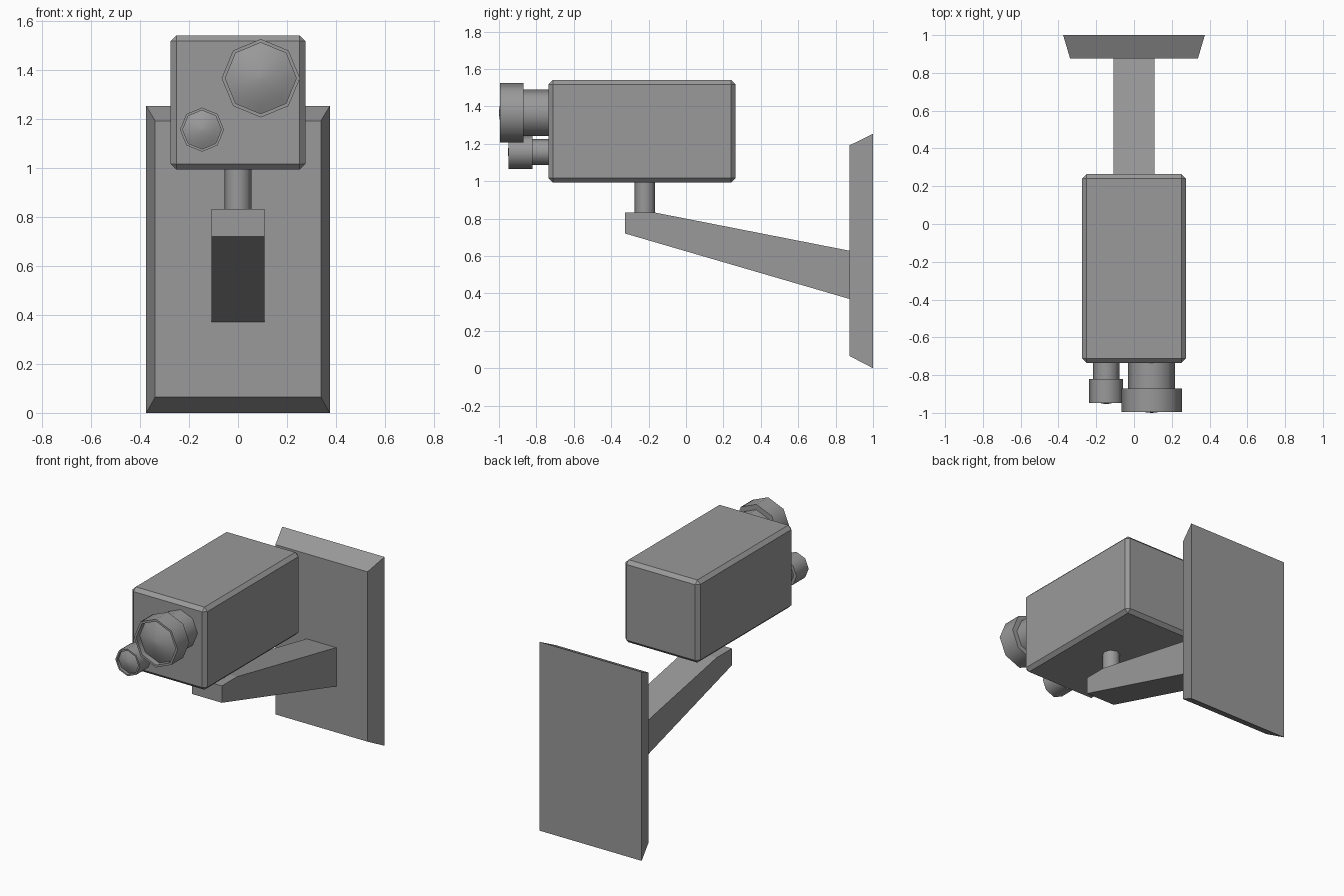
import bpy, bmesh, math

if "Cube" in bpy.data.objects:
    bpy.data.objects.remove(bpy.data.objects["Cube"])

# Dark grey paint shared by all parts
paint = bpy.data.materials.new("dark_grey")
paint.diffuse_color = (0.32, 0.32, 0.32, 1)
paint.use_nodes = True
paint.node_tree.nodes["Principled BSDF"].inputs["Base Color"].default_value = paint.diffuse_color


def finish(name, bm, smooth=False):
    bmesh.ops.recalc_face_normals(bm, faces=bm.faces)
    me = bpy.data.meshes.new(name)
    bm.to_mesh(me)
    bm.free()
    me.materials.append(paint)
    ob = bpy.data.objects.new(name, me)
    bpy.context.collection.objects.link(ob)
    if smooth:
        bpy.ops.object.select_all(action='DESELECT')
        ob.select_set(True)
        bpy.context.view_layer.objects.active = ob
        bpy.ops.object.shade_smooth_by_angle(angle=math.radians(50))
    return ob


def loft(name, rings, smooth=False):
    """Skin equal-length rings of points and cap both ends."""
    bm = bmesh.new()
    vs = [[bm.verts.new(p) for p in ring] for ring in rings]
    n = len(vs[0])
    for a, b in zip(vs, vs[1:]):
        for i in range(n):
            j = (i + 1) % n
            bm.faces.new((a[i], a[j], b[j], b[i]))
    bm.faces.new(vs[0])
    bm.faces.new(vs[-1])
    return finish(name, bm, smooth)


def rect(y, hx, z0, z1):
    return [(-hx, y, z0), (hx, y, z0), (hx, y, z1), (-hx, y, z1)]


def circle(r, n=8):
    return [(r * math.cos(k * math.tau / n), r * math.sin(k * math.tau / n)) for k in range(n)]


def lathe_y(name, cx, cz, profile):
    """Eight-sided turned part along y from (radius, y) pairs."""
    return loft(name, [[(cx + a, y, cz + b) for a, b in circle(r)] for r, y in profile], True)


# Wall plate with tapered edges
loft("wall_plate", [rect(1.0, 0.375, 0, 1.253), rect(0.875, 0.338, 0.065, 1.192)])

# Tapering bracket arm
side = [(-0.325, 0.832), (-0.165, 0.832), (0.875, 0.628), (0.875, 0.37), (-0.325, 0.72)]
loft("bracket_arm", [[(x, y, z) for y, z in side] for x in (-0.109, 0.109)])

# Post between arm and housing
loft("mount_post", [[(a, -0.22 + b, z) for a, b in circle(0.055)] for z in (0.83, 1.0)], True)

# Chamfered camera housing
body = loft("camera_housing", [rect(-0.735, 0.275, 0.993, 1.541), rect(0.264, 0.275, 0.993, 1.541)])
mod = body.modifiers.new("chamfer", 'BEVEL')
mod.width = 0.023
mod.segments = 1

# Lenses: stepped barrel with recessed, gently domed glass
for name, cx, cz, r, neck, lip, back, front, tip in (
        ("main_lens", 0.093, 1.366, 0.16, 0.125, 0.145, -0.87, -0.994, -1.0),
        ("small_lens", -0.147, 1.156, 0.09, 0.07, 0.079, -0.82, -0.948, -0.953)):
    depth = 0.3 * lip
    base = tip + depth
    lathe_y(name + "_barrel", cx, cz, [(neck, -0.73), (neck, back), (r, back), (r, front),
                                       (lip, front), (lip, base)])
    dome = [(lip * t, tip + depth * t ** 1.7) for t in (1, 0.8, 0.6, 0.4, 0.2, 0.02)]
    lathe_y(name + "_glass", cx, cz, dome)
